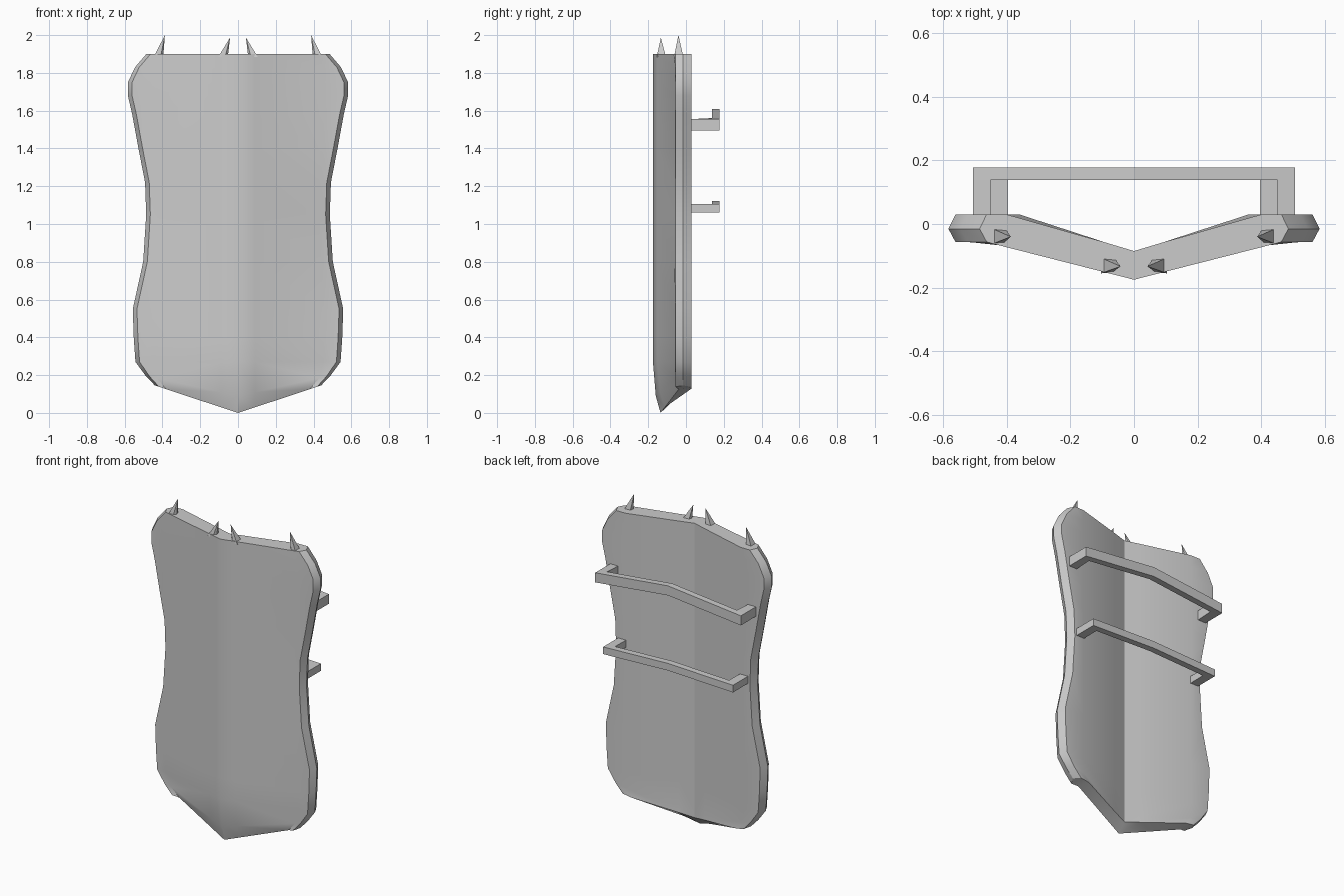
import bpy, bmesh
from mathutils import Vector

if "Cube" in bpy.data.objects:
    bpy.data.objects.remove(bpy.data.objects["Cube"])


def finish(name, bm, smooth=False):
    # mirror the right half across x = 0 and make the object
    bmesh.ops.mirror(bm, geom=bm.verts[:] + bm.edges[:] + bm.faces[:],
                     axis='X', merge_dist=0.0005)
    bmesh.ops.remove_doubles(bm, verts=bm.verts, dist=0.0005)
    bmesh.ops.recalc_face_normals(bm, faces=bm.faces)
    mesh = bpy.data.meshes.new(name)
    bm.to_mesh(mesh)
    bm.free()
    ob = bpy.data.objects.new(name, mesh)
    bpy.context.collection.objects.link(ob)
    if smooth:
        bpy.ops.object.select_all(action='DESELECT')
        ob.select_set(True)
        bpy.context.view_layer.objects.active = ob
        bpy.ops.object.shade_smooth_by_angle(angle=0.524)
    return ob


def section(w):
    # half cross-section (x, y): front ridge -> rim -> back ridge
    cf, cb = min(0.455, w - 0.06), min(0.40, w - 0.08)
    return [(0, -0.175), (0.09, -0.152), (cf, -0.175 + 0.255 * cf),
            (w - 0.022, -0.056), (w, -0.015), (w - 0.022, 0.03),
            (cb, 0.03), (0.09, -0.058), (0, -0.085)]


# shield body: lofted half sections, from top to pointed bottom
outline = [(1.9, 0.485), (1.83, 0.545), (1.75, 0.583), (1.68, 0.583),
           (1.58, 0.56), (1.4, 0.527), (1.22, 0.492), (1.05, 0.486),
           (0.8, 0.502), (0.55, 0.557), (0.4, 0.552), (0.27, 0.543)]
rows = [[(x, y, z) for x, y in section(w)] for z, w in outline]
rows.append([(x, y + (0.015 if i < 3 else 0), 0.09 + 0.22 * x)
             for i, (x, y) in enumerate(section(0.49))])
tip = section(0.44)
rows.append([(x, y + (0.04 if i < 3 else 0),
              0.33 * x + (0.055 * (1 - x / 0.44) if i > 5 else 0))
             for i, (x, y) in enumerate(tip)])
bm = bmesh.new()
grid = [[bm.verts.new(p) for p in row] for row in rows]
for a, b in zip(grid, grid[1:]):
    for i in range(8):
        bm.faces.new((a[i], a[i + 1], b[i + 1], b[i]))
for r in (grid[0], grid[-1]):
    for ids in ((0, 1, 7, 8), (1, 2, 6, 7), (2, 3, 5, 6), (3, 4, 5)):
        bm.faces.new([r[i] for i in ids])
finish("shield_body", bm, smooth=True)


# rear handles: bar kinked upward at the centre with a post at each end
def handle(name, xo, z, h, rise):
    bm = bmesh.new()
    y0, y1, y2, xi = 0.02, 0.138, 0.178, xo - 0.055
    zi = rise * (1 - xi / xo)
    path = [(0, y1, rise), (0, y2, rise), (xo, y2, 0), (xo, y1, 0),
            (xi, y1, zi), (xi, y0, 0), (xo, y0, 0)]
    lo = [bm.verts.new((x, y, z + d)) for x, y, d in path]
    hi = [bm.verts.new((x, y, z + h + d)) for x, y, d in path]
    for ids in ((0, 1, 2, 4), (4, 2, 3), (4, 3, 6, 5)):
        for s in (lo, hi):
            bm.faces.new([s[i] for i in ids])
    for i, j in ((1, 2), (2, 3), (3, 6), (6, 5), (5, 4), (4, 0)):
        bm.faces.new((lo[i], lo[j], hi[j], hi[i]))
    finish(name, bm)


handle("upper_handle", 0.505, 1.495, 0.06, 0.053)
handle("lower_handle", 0.45, 1.06, 0.045, 0.017)

# four leaning spikes on the top edge
bm = bmesh.new()
for c, apex in (((0.42, -0.036), (0.387, -0.04, 2.0)),
                ((0.078, -0.128), (0.042, -0.133, 1.987))):
    base = [bm.verts.new((c[0] + dx, c[1] + dy, 1.885)) for dx, dy in
            ((0.026, -0.027), (0.026, 0.022), (-0.018, 0.018), (-0.024, -0.008), (-0.01, -0.024))]
    top = bm.verts.new(Vector(apex))
    bm.faces.new(base)
    for i in range(5):
        bm.faces.new((base[i], base[(i + 1) % 5], top))
finish("top_spikes", bm)
